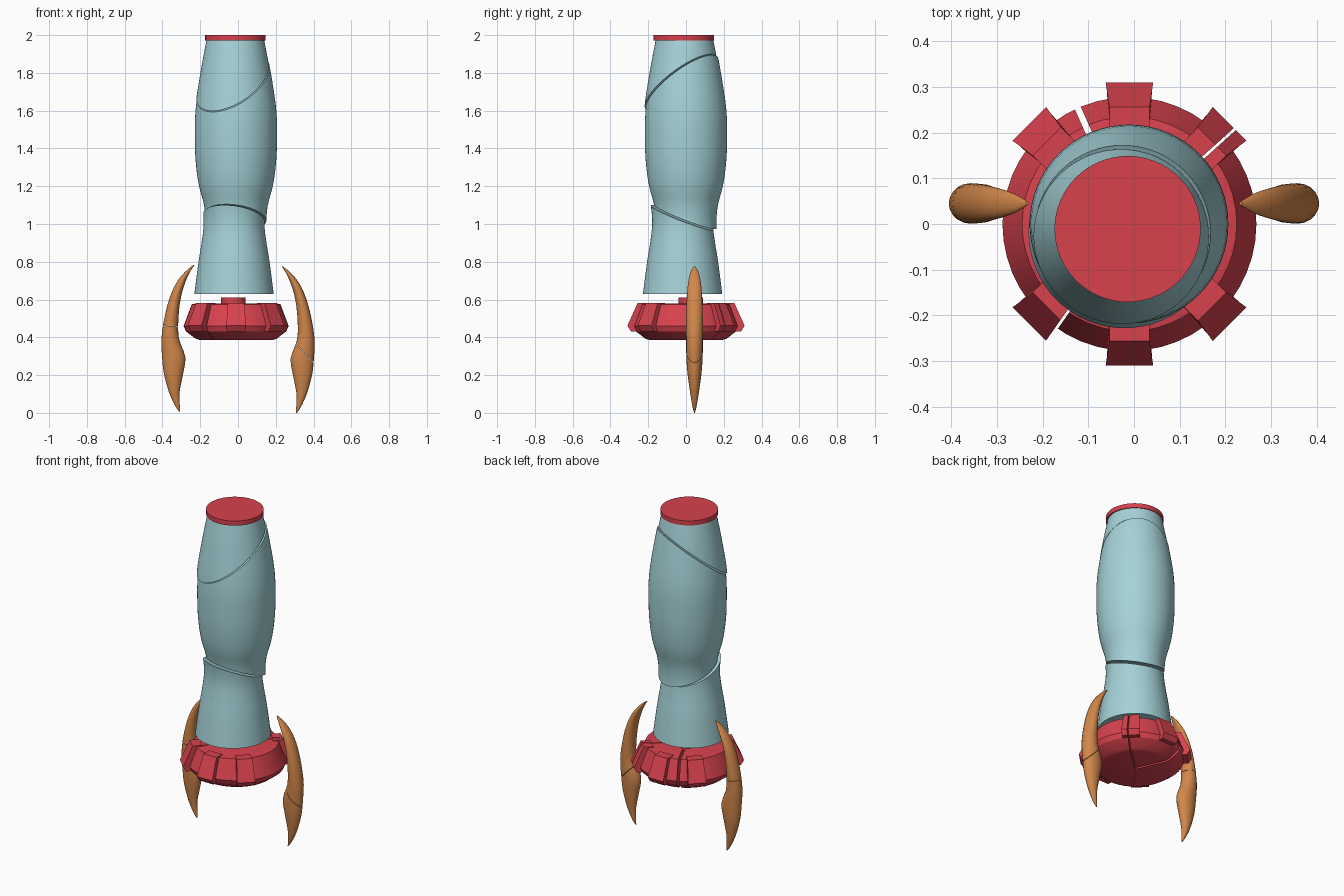
import bpy, bmesh, math
from mathutils import Vector, Matrix

cube = bpy.data.objects.get("Cube")
if cube:
    bpy.data.objects.remove(cube, do_unlink=True)


def material(name, rgb):
    m = bpy.data.materials.new(name)
    m.use_nodes = True
    m.diffuse_color = (*rgb, 1)
    m.node_tree.nodes["Principled BSDF"].inputs["Base Color"].default_value = (*rgb, 1)
    return m


BLUE = material("pale blue", (0.376, 0.645, 0.686))
RED = material("crimson", (0.68, 0.054, 0.076))
ORANGE = material("orange", (0.64, 0.242, 0.07))


def smooth_path(points, steps=4):
    """Catmull-Rom interpolation of tuples."""
    pts = [Vector(p) for p in points]
    out = []
    for i in range(len(pts) - 1):
        a, b, c, d = pts[max(i - 1, 0)], pts[i], pts[i + 1], pts[min(i + 2, len(pts) - 1)]
        for s in range(steps):
            t = s / steps
            out.append(0.5 * (2 * b + (c - a) * t + (2 * a - 5 * b + 4 * c - d) * t * t
                              + (3 * b - a - 3 * c + d) * t ** 3))
    return out + [pts[-1]]


def loft(bm, rings):
    """Skin a list of closed point rings and cap both ends."""
    loops = [[bm.verts.new(p) for p in ring] for ring in rings]
    n = len(loops[0])
    for lo, hi in zip(loops, loops[1:]):
        for i in range(n):
            bm.faces.new((lo[i], lo[(i + 1) % n], hi[(i + 1) % n], hi[i]))
    bm.faces.new(loops[0][::-1])
    bm.faces.new(loops[-1])


def ellipse(cx, cy, z, rx, ry, n):
    return [(cx + rx * math.cos(k * math.tau / n), cy + ry * math.sin(k * math.tau / n), z)
            for k in range(n)]


def turned(bm, profile, n=48):
    loft(bm, [ellipse(0, 0, z, r, r, n) for r, z in profile])


def cut(bm, point, normal):
    """Remove everything on the normal's side and close the opening."""
    res = bmesh.ops.bisect_plane(bm, geom=bm.verts[:] + bm.edges[:] + bm.faces[:], dist=1e-5,
                                 plane_co=point, plane_no=normal, clear_outer=True)
    edges = [e for e in res["geom_cut"] if isinstance(e, bmesh.types.BMEdge) and e.is_boundary]
    if edges:
        bmesh.ops.edgeloop_fill(bm, edges=edges)


def finish(name, bm, mat, offset=(0, 0, 0), angle=0.6):
    bmesh.ops.recalc_face_normals(bm, faces=bm.faces[:])
    for f in bm.faces:
        f.smooth = True
    for e in bm.edges:
        e.smooth = len(e.link_faces) == 2 and e.calc_face_angle(0) < angle
    me = bpy.data.meshes.new(name)
    bm.to_mesh(me)
    bm.free()
    me.materials.append(mat)
    ob = bpy.data.objects.new(name, me)
    ob.location = offset
    bpy.context.collection.objects.link(ob)
    return ob


# Hull: one turned shape, split by two slanted breaks
hull = smooth_path([(0.21, 0.63), (0.188, 0.8), (0.172, 0.9), (0.161, 1.0), (0.169, 1.1),
                    (0.195, 1.2), (0.21, 1.3), (0.217, 1.42), (0.214, 1.6), (0.185, 1.8),
                    (0.153, 1.972)])
up_point, up_normal = Vector((0, 0, 1.765)), Vector((-0.45, -0.65, 1)).normalized()
low_point, low_normal = Vector((0, 0, 1.035)), Vector((0.12, 0.38, 1)).normalized()
GAP = 0.002
for name, offset, cuts in (
        ("hull_top", (-0.014, -0.008, 0), [(up_point + GAP * up_normal, -up_normal)]),
        ("hull_middle", (-0.011, 0, 0), [(up_point - GAP * up_normal, up_normal),
                                         (low_point + GAP * low_normal, -low_normal)]),
        ("hull_bottom", (-0.021, -0.018, 0), [(low_point - GAP * low_normal, low_normal)])):
    bm = bmesh.new()
    turned(bm, hull, 64)
    for point, normal in cuts:
        cut(bm, point, normal)
    finish(name, bm, BLUE, offset)

# Flat cap on top
bm = bmesh.new()
turned(bm, [(0.16, 1.972), (0.16, 2.0)], 64)
finish("top_cap", bm, RED, (-0.014, -0.011, 0))


# Toothed base ring, broken into three wedges
def tooth(bm, angle):
    profile = [(0.2, 0.582), (0.256, 0.582), (0.31, 0.462), (0.292, 0.432), (0.2, 0.432)]
    spin = Matrix.Rotation(angle, 3, "Z")
    sides = []
    for s in (-1, 1):
        sides.append([spin @ Vector((r, s * (0.044 + 0.15 * max(r - 0.256, 0)), z))
                      for r, z in profile])
    loft(bm, sides)


cracks = [math.radians(a) for a in (42, 114, 235, 402)]
for i in range(3):
    a, b = cracks[i], cracks[i + 1]
    bm = bmesh.new()
    turned(bm, [(0.19, 0.385), (0.215, 0.393), (0.266, 0.432), (0.278, 0.46), (0.235, 0.575),
                (0.22, 0.578)])
    for deg in (45, 90, 135, 225, 270, 315):
        tooth(bm, math.radians(deg))
    for ang, side in ((a, 1), (b, -1)):
        normal = side * Vector((math.sin(ang), -math.cos(ang), 0))
        width = 0.007 if abs(ang - cracks[1]) < 0.01 else 0.003
        cut(bm, -normal * width, normal)
    finish("base_wedge_%d" % (i + 1), bm, RED, (-0.01, 0, 0), 0.4)

# Small stub above the base
bm = bmesh.new()
turned(bm, [(0.066, 0.56), (0.066, 0.61)], 32)
finish("base_stub", bm, RED, (-0.025, 0.025, 0))

# Curved fins: height, inner edge, outer edge, half thickness
fin = smooth_path([(0.0, 0.306, 0.311, 0.002), (0.03, 0.308, 0.332, 0.01),
                   (0.1, 0.310, 0.364, 0.022), (0.2, 0.291, 0.392, 0.036),
                   (0.29, 0.279, 0.402, 0.043), (0.39, 0.313, 0.405, 0.044),
                   (0.5, 0.315, 0.389, 0.044), (0.6, 0.303, 0.363, 0.041),
                   (0.68, 0.281, 0.328, 0.035), (0.74, 0.254, 0.281, 0.023),
                   (0.776, 0.231, 0.237, 0.004)], 3)


def fin_piece(name, side, point, normal, lift=0):
    bm = bmesh.new()
    loft(bm, [ellipse(side * (i + o) / 2, 0.045, z, (o - i) / 2, t, 20) for z, i, o, t in fin])
    cut(bm, point, normal)
    finish(name, bm, ORANGE, (0, 0, lift))


for label, side, point, slope, lift in (
        ("left", 1, Vector((0.35, 0, 0.32)), Vector((0.75, 0, 0.7)), 0),
        ("right", -1, Vector((-0.35, 0, 0.455)), Vector((0.06, 0, 1)), 0.012)):
    normal = slope.normalized()
    fin_piece(label + "_fin_upper", side, point + 0.001 * normal, -normal, lift / 2)
    fin_piece(label + "_fin_lower", side, point - 0.001 * normal, normal, lift / 2)
